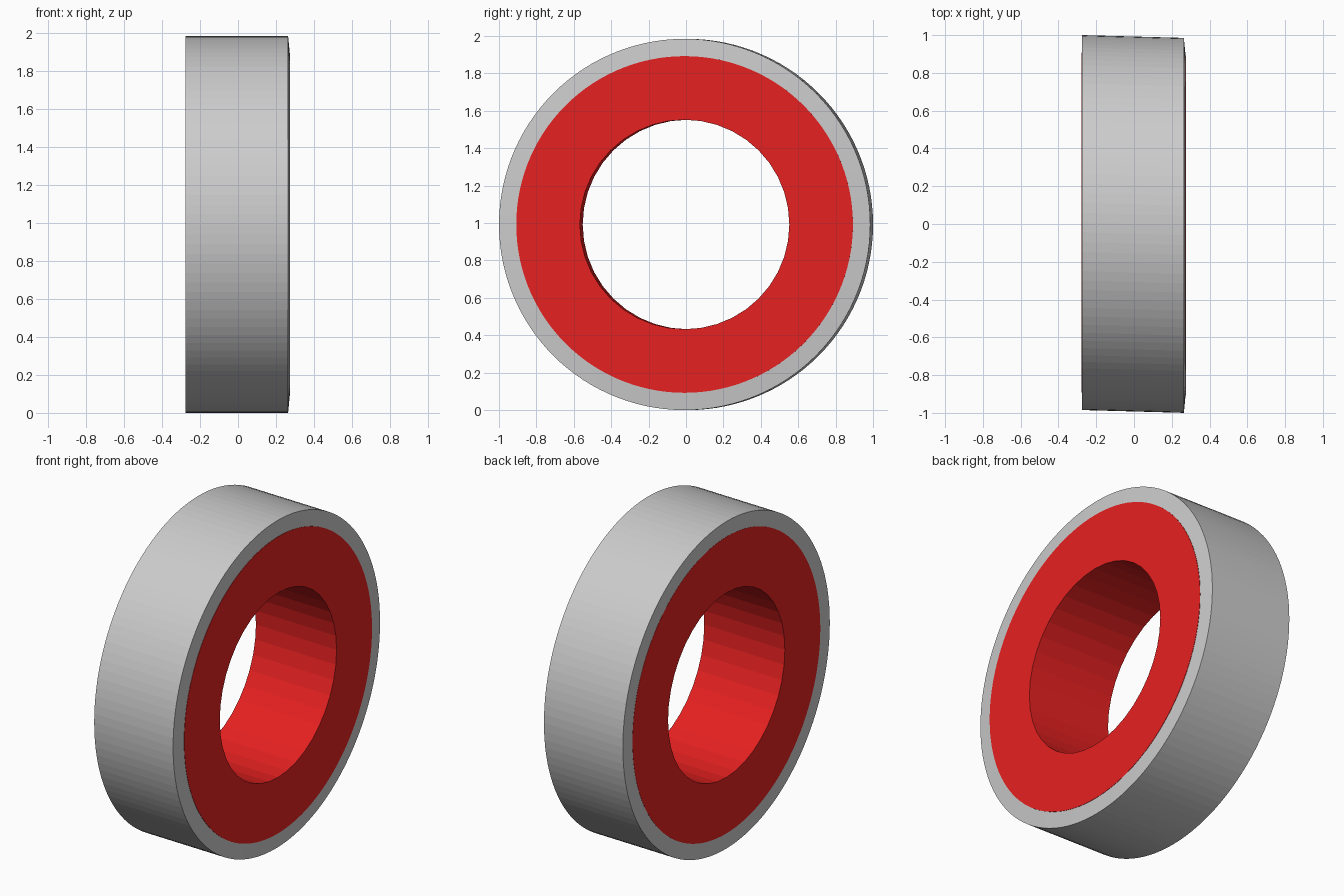
import bpy, bmesh
from math import cos, sin, pi

if "Cube" in bpy.data.objects:
    bpy.data.objects.remove(bpy.data.objects["Cube"])

R = 0.9925            # outer radius, also the height of the axis
SHEAR = -0.0275       # slight sideways drift of the ring along its length
N = 120               # points around every loop


def ring_part(name, loops):
    """Closed ring around the x axis; loops are (x, radius, flat sides) in order."""
    bm = bmesh.new()
    rings = []
    for x, r, sides in loops:
        ring = []
        for i in range(N):
            a = 2 * pi * i / N
            step = 2 * pi / sides
            off = (i % (N // sides)) * 2 * pi / N - step / 2
            rr = r * cos(step / 2) / cos(off)      # point on a polygon with this many sides
            ring.append(bm.verts.new((x, rr * cos(a) + SHEAR * x, R + rr * sin(a))))
        rings.append(ring)
    for k, a in enumerate(rings):
        b = rings[(k + 1) % len(rings)]
        for i in range(N):
            j = (i + 1) % N
            bm.faces.new((a[i], a[j], b[j], b[i]))
    bmesh.ops.recalc_face_normals(bm, faces=bm.faces)
    mesh = bpy.data.meshes.new(name)
    bm.to_mesh(mesh)
    bm.free()
    obj = bpy.data.objects.new(name, mesh)
    bpy.context.collection.objects.link(obj)
    return obj


# Grey outer rim, its right face rising slightly towards the red core
ring_part("outer_rim", [(-0.276, R, N), (0.264, R, N),
                        (0.273, 0.90, N), (-0.276, 0.90, N)])

# Red core with a coarser faceted bore
core = ring_part("inner_core", [(-0.277, 0.90, N), (0.275, 0.90, N),
                                (0.275, 0.56, 40), (-0.277, 0.56, 40)])
red = bpy.data.materials.new("red")
red.diffuse_color = (0.8, 0.015, 0.015, 1)
red.use_nodes = True
red.node_tree.nodes["Principled BSDF"].inputs["Base Color"].default_value = red.diffuse_color
core.data.materials.append(red)
